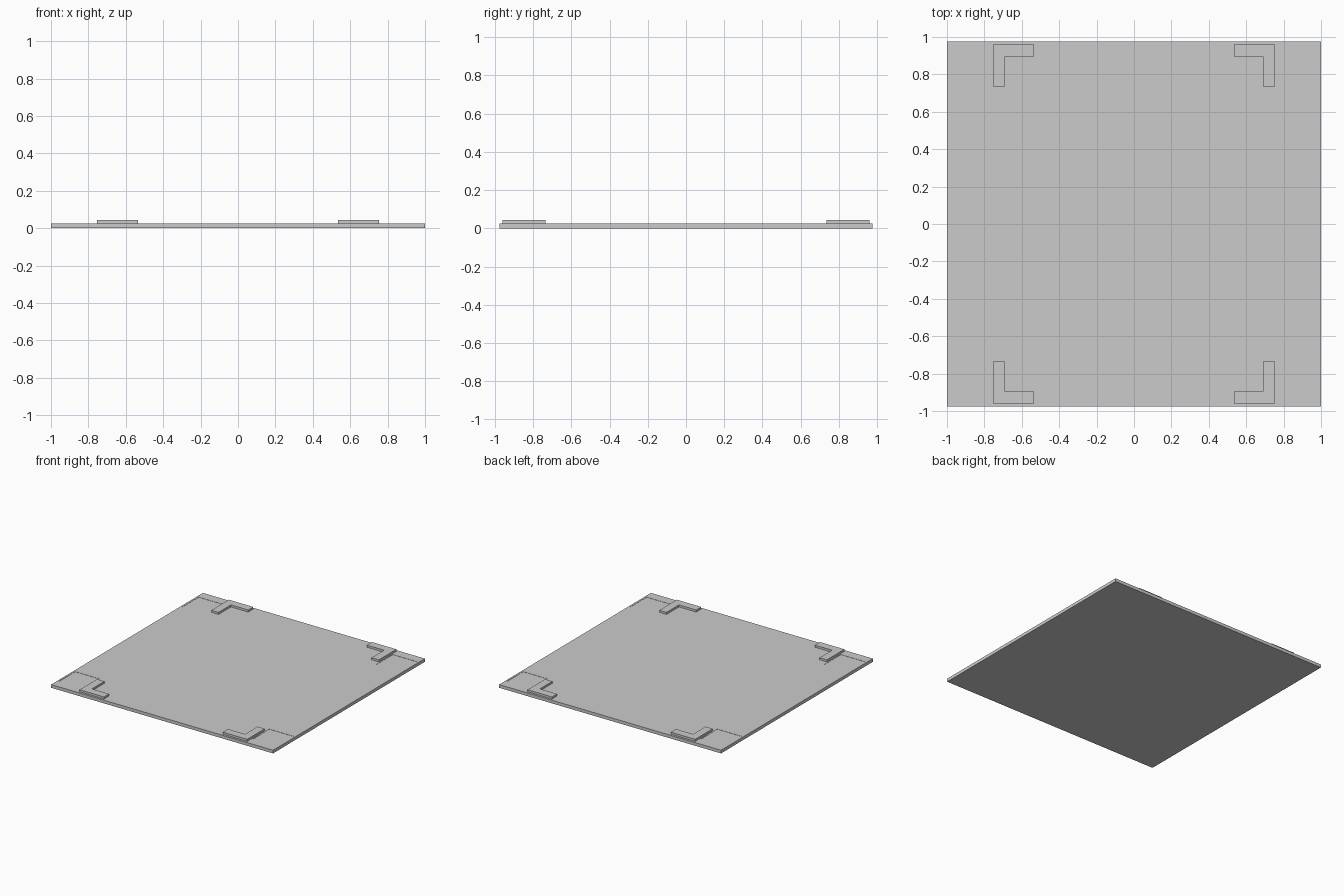
import bpy
import bmesh

cube = bpy.data.objects.get("Cube")
if cube:
    bpy.data.objects.remove(cube, do_unlink=True)

grey = bpy.data.materials.new("plain_grey")
grey.use_nodes = True
grey.diffuse_color = (0.6, 0.6, 0.6, 1)
grey.node_tree.nodes["Principled BSDF"].inputs["Base Color"].default_value = (0.6, 0.6, 0.6, 1)

HALF_X, HALF_Y = 1.0, 0.977
SLAB_TOP, BRACKET_TOP = 0.026, 0.043
POCKET_DEPTH = 0.002


def prism(name, outline, bottom, top):
    """Extrude a flat outline between two heights."""
    bm = bmesh.new()
    face = bm.faces.new([bm.verts.new((x, y, bottom)) for x, y in outline])
    side = bmesh.ops.extrude_face_region(bm, geom=[face])
    verts = [v for v in side["geom"] if isinstance(v, bmesh.types.BMVert)]
    bmesh.ops.translate(bm, verts=verts, vec=(0, 0, top - bottom))
    bmesh.ops.recalc_face_normals(bm, faces=bm.faces)
    mesh = bpy.data.meshes.new(name)
    bm.to_mesh(mesh)
    bm.free()
    mesh.materials.append(grey)
    obj = bpy.data.objects.new(name, mesh)
    bpy.context.collection.objects.link(obj)
    return obj


def rectangle(x0, x1, y0, y1):
    return [(x0, y0), (x1, y0), (x1, y1), (x0, y1)]


# Flat base slab
slab = prism("base_slab", rectangle(-HALF_X, HALF_X, -HALF_Y, HALF_Y), 0, SLAB_TOP)

# L-shaped corner brackets and the shallow square pockets beside them
bracket = [(0.755, 0.96), (0.535, 0.96), (0.535, 0.895),
           (0.69, 0.895), (0.69, 0.735), (0.755, 0.735)]
pocket = rectangle(0.765, 0.985, 0.69, 0.9)
for y_name, sy in (("front", -1), ("back", 1)):
    for x_name, sx in (("right", -1), ("left", 1)):
        corner = f"{y_name}_{x_name}"
        prism(f"{corner}_bracket", [(x * sx, y * sy) for x, y in bracket],
              SLAB_TOP, BRACKET_TOP)
        cutter = prism(f"{corner}_pocket_cutter", [(x * sx, y * sy) for x, y in pocket],
                       SLAB_TOP - POCKET_DEPTH, SLAB_TOP + 0.05)
        cutter.hide_render = True
        cutter.hide_set(True)
        cut = slab.modifiers.new(f"{corner}_pocket", "BOOLEAN")
        cut.operation = "DIFFERENCE"
        cut.solver = "EXACT"
        cut.object = cutter
